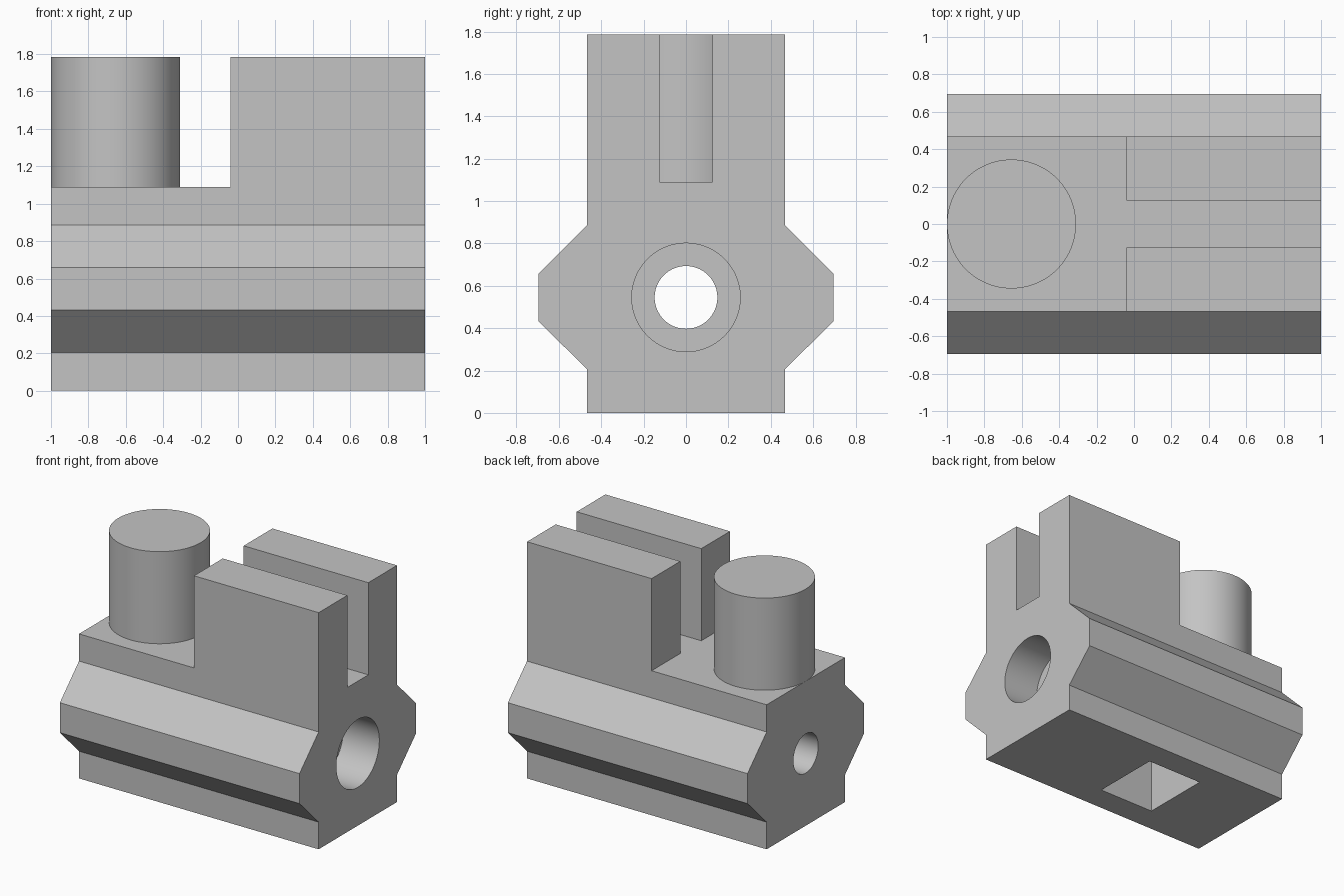
import bpy, bmesh, math

cube = bpy.data.objects.get("Cube")
if cube:
    bpy.data.objects.remove(cube, do_unlink=True)

grey = bpy.data.materials.new("light_grey")
grey.use_nodes = True
grey.diffuse_color = (0.55, 0.55, 0.55, 1)
grey.node_tree.nodes["Principled BSDF"].inputs["Base Color"].default_value = (0.55, 0.55, 0.55, 1)

DECK, TOP, BORE_Z = 1.09, 1.785, 0.545


def make(name, bm, cutter=False):
    mesh = bpy.data.meshes.new(name)
    bmesh.ops.recalc_face_normals(bm, faces=bm.faces)
    bm.to_mesh(mesh)
    bm.free()
    mesh.materials.append(grey)
    ob = bpy.data.objects.new(name, mesh)
    bpy.context.collection.objects.link(ob)
    if cutter:
        ob.hide_render = True
        ob.hide_viewport = True
        ob.display_type = 'WIRE'
    return ob


def prism(name, profile, x0, x1):
    """Extrude a (y, z) outline along x."""
    bm = bmesh.new()
    face = bm.faces.new([bm.verts.new((x0, y, z)) for y, z in profile])
    ext = bmesh.ops.extrude_face_region(bm, geom=[face])
    verts = [v for v in ext["geom"] if isinstance(v, bmesh.types.BMVert)]
    bmesh.ops.translate(bm, vec=(x1 - x0, 0, 0), verts=verts)
    return bm


def box(x0, x1, y0, y1, z0, z1):
    return prism("box", [(y0, z0), (y1, z0), (y1, z1), (y0, z1)], x0, x1)


def cylinder(center, radius, depth, along_x=False):
    bm = bmesh.new()
    bmesh.ops.create_cone(bm, cap_ends=True, segments=96, radius1=radius,
                          radius2=radius, depth=depth)
    if along_x:
        for v in bm.verts:
            v.co.x, v.co.z = v.co.z, -v.co.x
    bmesh.ops.translate(bm, vec=center, verts=bm.verts)
    return bm


def smooth(ob):
    bpy.ops.object.select_all(action='DESELECT')
    ob.select_set(True)
    bpy.context.view_layer.objects.active = ob
    bpy.ops.object.shade_smooth_by_angle(angle=math.radians(30))


# Body with a ridge along each long side
side = [(0.467, 0), (0.467, 0.205), (0.695, 0.432), (0.695, 0.658),
        (0.467, 0.885), (0.467, TOP)]
outline = side + [(-y, z) for y, z in reversed(side)]
body = make("body", prism("body", outline, -1, 1))

# Deck step, guide slot, through bore, counterbore and bottom pocket
cutters = [
    make("deck_cutter", box(-1.2, -0.04, -0.8, 0.8, DECK, 2), True),
    make("slot_cutter", box(-0.5, 1.2, -0.125, 0.125, DECK, 2), True),
    make("bore_cutter", cylinder((0, 0, BORE_Z), 0.148, 2.4, True), True),
    make("counterbore_cutter", cylinder((0.95, 0, BORE_Z), 0.256, 0.5, True), True),
    make("pocket_cutter", box(-0.39, 0.08, -0.27, 0.27, -0.2, 0.82), True),
]
for cutter in cutters:
    mod = body.modifiers.new(cutter.name, 'BOOLEAN')
    mod.operation = 'DIFFERENCE'
    mod.solver = 'EXACT'
    mod.object = cutter

# Bake the cuts, then drop the helpers
bpy.context.view_layer.update()
graph = bpy.context.evaluated_depsgraph_get()
cut_mesh = bpy.data.meshes.new_from_object(body.evaluated_get(graph))
body.modifiers.clear()
body.data = cut_mesh
for cutter in cutters:
    bpy.data.objects.remove(cutter, do_unlink=True)
smooth(body)

# Round post on the deck
post = make("post", cylinder((-0.655, 0, (DECK + TOP) / 2), 0.345, TOP - DECK))
smooth(post)
